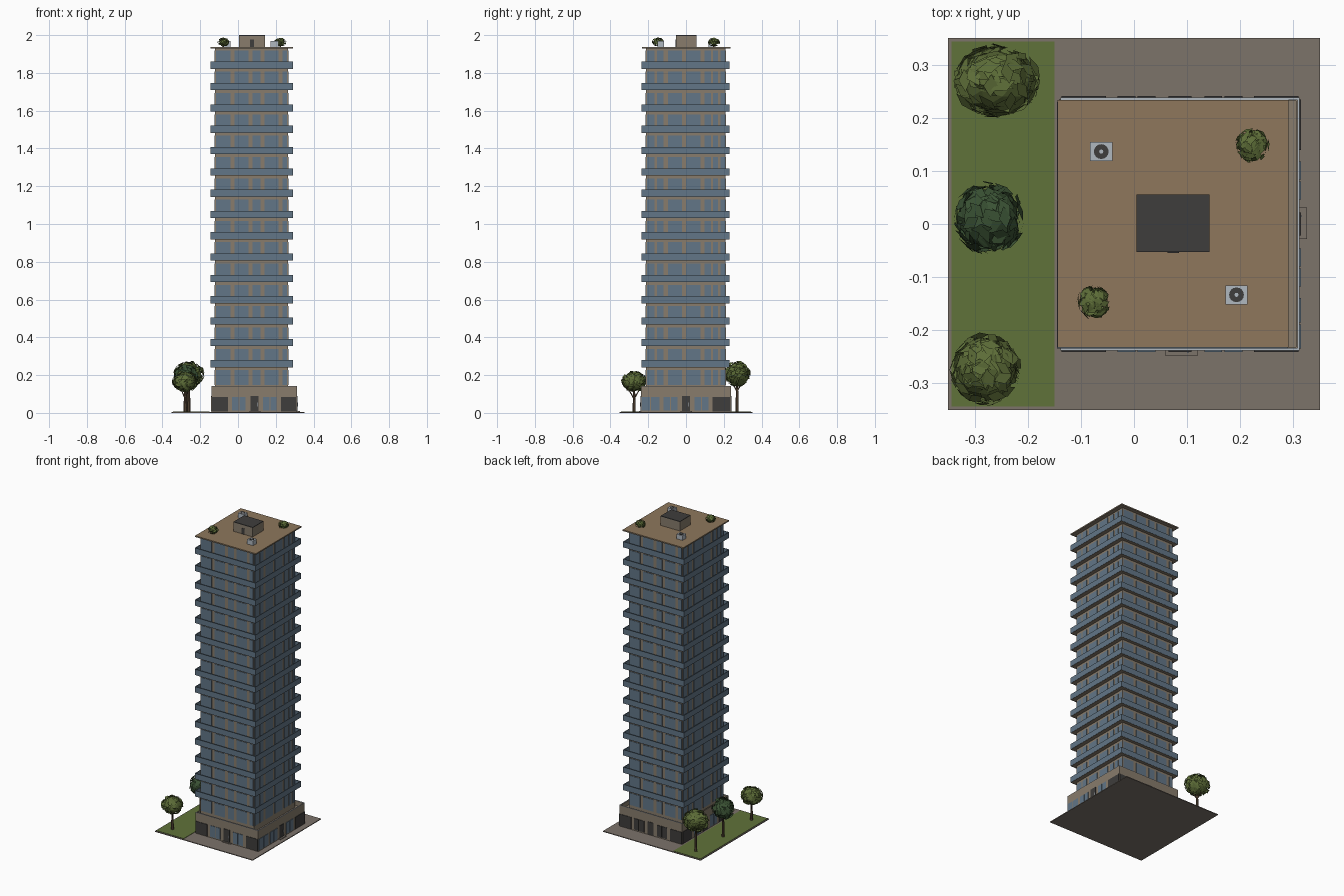
import bpy, bmesh, math, random
from mathutils import Vector, Matrix

random.seed(7)
old = bpy.data.objects.get("Cube")
if old:
    bpy.data.objects.remove(old)


def material(name, rgb):
    lin = [((c / 255 + 0.055) / 1.055) ** 2.4 for c in rgb] + [1]
    m = bpy.data.materials.new(name)
    m.use_nodes = True
    m.diffuse_color = lin
    m.node_tree.nodes["Principled BSDF"].inputs["Base Color"].default_value = lin
    return m


WALL = material("taupe concrete", (136, 124, 108))
PAVING = material("grey paving", (124, 115, 106))
TAN = material("tan roof deck", (142, 119, 92))
GRASS = material("lawn green", (96, 114, 58))
GLASS = material("blue glass", (98, 118, 135))
DARK = material("charcoal", (62, 61, 60))
LIGHT = material("pale blue grey", (176, 184, 192))
OLIVE = material("olive leaf", (92, 108, 55))
PINE = material("deep green leaf", (58, 82, 52))
BARK = material("bark brown", (96, 78, 60))


def finish(bm, name, mat):
    me = bpy.data.meshes.new(name)
    bm.to_mesh(me)
    bm.free()
    me.materials.append(mat)
    ob = bpy.data.objects.new(name, me)
    bpy.context.collection.objects.link(ob)
    return ob


def boxes(name, mat, items):
    """One object from (x0, x1, y0, y1, z0, z1) boxes."""
    bm = bmesh.new()
    for x0, x1, y0, y1, z0, z1 in items:
        centre = Vector((x0 + x1, y0 + y1, z0 + z1)) / 2
        size = Matrix.Diagonal((x1 - x0, y1 - y0, z1 - z0, 1))
        bmesh.ops.create_cube(bm, size=1, matrix=Matrix.Translation(centre) @ size)
    return finish(bm, name, mat)


def ring(rect, t, z0, z1):
    """Four wall boxes just inside a rectangle."""
    x0, x1, y0, y1 = rect
    return [(x0, x1, y0, y0 + t, z0, z1), (x0, x1, y1 - t, y1, z0, z1),
            (x0, x0 + t, y0 + t, y1 - t, z0, z1), (x1 - t, x1, y0 + t, y1 - t, z0, z1)]


def plate(rect, side, u0, u1, z0, z1, d=0.003):
    """A thin plate on one side of a rectangular block."""
    x0, x1, y0, y1 = rect
    return {"front": (u0, u1, y0 - d, y0 + d, z0, z1),
            "back": (u0, u1, y1 - d, y1 + d, z0, z1),
            "left": (x1 - d, x1 + d, u0, u1, z0, z1),
            "right": (x0 - d, x0 + d, u0, u1, z0, z1)}[side]


BODY = (-0.122, 0.264, -0.212, 0.21)
PODIUM = (-0.139, 0.313, -0.239, 0.239)
BALCONY = (-0.145, 0.29, -0.235, 0.23)
ROOF = (-0.145, 0.292, -0.234, 0.235)
PITCH, FLOORS, TOP = 0.1129, 16, 1.938

# Site
boxes("paving_slab", PAVING, [(-0.352, 0.352, -0.352, 0.352, 0, 0.005)])
boxes("lawn", GRASS, [(-0.345, -0.15, -0.345, 0.345, 0.004, 0.007)])
boxes("door_steps", PAVING, [(0.06, 0.12, -0.25, -0.238, 0.004, 0.01),
                             (0.312, 0.327, -0.028, 0.031, 0.004, 0.01)])

# Podium with terrace parapet
boxes("podium", WALL, [PODIUM + (0.004, 0.11)])
boxes("podium_parapet", WALL, ring(PODIUM, 0.006, 0.11, 0.139))
boxes("parapet_coping", LIGHT, ring(PODIUM, 0.004, 0.139, 0.142)[:2]
      + ring(PODIUM, 0.004, 0.139, 0.142)[3:])

# Shop fronts and doors around the podium
shop_glass, shop_dark = [], []
for side, mid in (("front", 0.087), ("left", 0), ("right", 0), ("back", 0.087)):
    half = 0.224 if mid else 0.236
    for s in (-1, 1):
        for a, b in ((0.046, 0.08), (0.084, 0.118)):
            lo, hi = sorted((mid + s * a, mid + s * b))
            (shop_dark if side == "back" else shop_glass).append(
                plate(PODIUM, side, lo, hi, 0.012, 0.085))
        lo, hi = sorted((mid + s * 0.14, mid + s * half))
        if side == "left" and s < 0:
            shop_glass += [plate(PODIUM, side, lo, -0.19, 0.012, 0.085),
                           plate(PODIUM, side, -0.186, hi, 0.012, 0.085)]
        else:
            shop_dark.append(plate(PODIUM, side, lo, hi, 0.008, 0.085))
    shop_dark.append(plate(PODIUM, side, mid - 0.022, mid + 0.022, 0.008, 0.09))
boxes("shop_windows", GLASS, shop_glass)
boxes("shop_doors_and_shutters", DARK, shop_dark)
boxes("door_handles", LIGHT, [plate(PODIUM, "front", 0.1, 0.103, 0.035, 0.055, 0.005),
                              plate(PODIUM, "left", 0.013, 0.016, 0.035, 0.055, 0.005)])

# Tower and its windows, floor by floor
boxes("tower_body", WALL, [BODY + (0.1, 1.933)])
wide = [(-0.117, -0.04), (-0.018, 0.056), (0.077, 0.12), (0.14, 0.215), (0.235, 0.26)]
deep = [(-0.206, -0.166), (-0.154, -0.118), (-0.096, -0.02), (0, 0.076),
        (0.098, 0.132), (0.144, 0.17), (0.182, 0.206)]
panes, slabs, rails = [], [], []
for k in range(FLOORS):
    z = 0.148 + k * PITCH
    for a, b in wide:
        m = BODY[0] + BODY[1]
        panes += [plate(BODY, "front", a, b, z, z + 0.078),
                  plate(BODY, "back", m - b, m - a, z, z + 0.078)]
    for a, b in deep:
        panes += [plate(BODY, "left", a, b, z, z + 0.078),
                  plate(BODY, "right", -b, -a, z, z + 0.078)]
    if k:
        base = 0.241 + (k - 1) * PITCH
        slabs.append(BALCONY + (base, base + 0.006))
        rails += ring((BALCONY[0] - 0.001, BALCONY[1] + 0.001, BALCONY[2] - 0.001,
                       BALCONY[3] + 0.001), 0.004, base + 0.001, base + 0.038)
boxes("tower_windows", GLASS, panes)
boxes("balcony_slabs", WALL, slabs)
boxes("balcony_railings", GLASS, rails)

# Roof deck and stair house
boxes("roof_slab", WALL, [ROOF + (1.93, TOP - 0.002)])
boxes("roof_deck", TAN, [ROOF + (TOP - 0.002, TOP)])
HOUSE = (0.005, 0.143, -0.053, 0.056)
boxes("stair_house", WALL, [HOUSE + (TOP, 1.996)])
boxes("stair_house_roof", DARK, [HOUSE + (1.996, 2.0)])
boxes("stair_house_door", DARK, [plate(HOUSE, "front", 0.063, 0.085, TOP, 1.976, 0.002)])


def cylinder(name, mat, loc, r0, r1, h, sides):
    bm = bmesh.new()
    bmesh.ops.create_cone(bm, cap_ends=True, segments=sides, radius1=r0, radius2=r1,
                          depth=h, matrix=Matrix.Translation((loc[0], loc[1], loc[2] + h / 2)))
    return finish(bm, name, mat)


# Rooftop cooling units
for i, (x, y) in enumerate(((-0.062, 0.137), (0.194, -0.134))):
    boxes(f"cooling_unit_{i}", LIGHT, [(x - 0.021, x + 0.021, y - 0.018, y + 0.018, TOP, 1.968)])
    cylinder(f"cooling_fan_{i}", DARK, (x, y, 1.967), 0.014, 0.014, 0.003, 16)
    cylinder(f"fan_hub_{i}", LIGHT, (x, y, 1.969), 0.004, 0.004, 0.002, 8)


def foliage(name, mat, centre, size, count, leaf, core):
    """Leaf shards scattered over a faceted ellipsoid."""
    bm = bmesh.new()
    fit = Matrix.Translation(centre) @ Matrix.Diagonal((*size, 1))
    bmesh.ops.create_icosphere(bm, subdivisions=2, radius=core, matrix=fit)
    for _ in range(count):
        n = Vector([random.gauss(0, 1) for _ in range(3)]).normalized()
        t = n.orthogonal().normalized()
        t.rotate(Matrix.Rotation(random.uniform(0, math.tau), 3, n))
        b = (n.cross(t) + n * random.uniform(-0.5, 0.5)) * leaf
        p = n * random.uniform(0.78, 0.95)
        ring_pts = [p - t * leaf, p - b * 0.5, p + t * leaf * 0.9, p + b * 0.5]
        bm.faces.new([bm.verts.new(fit @ q) for q in ring_pts])
    return finish(bm, name, mat)


# Street trees: x, y, crown height, crown radii, leaf colour
trees = ((-0.26, 0.27, 0.205, (0.085, 0.072, 0.072), OLIVE),
         (-0.275, 0.01, 0.19, (0.07, 0.072, 0.07), PINE),
         (-0.28, -0.275, 0.165, (0.07, 0.07, 0.06), OLIVE))
for i, (x, y, z, size, mat) in enumerate(trees):
    cylinder(f"tree_trunk_{i}", BARK, (x, y, 0.005), 0.009, 0.005, z - 0.02, 7)
    for s in (-1, 1):
        limb = cylinder(f"tree_branch_{i}_{'a' if s < 0 else 'b'}", BARK, (0, 0, 0),
                        0.004, 0.002, 0.08, 5)
        limb.location = (x, y, z - 0.09)
        limb.rotation_euler = (s * 0.5, s * 0.4, 0)
    foliage(f"tree_crown_{i}", mat, (x, y, z), size, 150, 0.32, 0.8)

# Rooftop shrubs
for i, (x, y) in enumerate(((0.224, 0.148), (-0.077, -0.148))):
    cylinder(f"shrub_stem_{i}", BARK, (x, y, TOP), 0.004, 0.003, 0.025, 6)
    foliage(f"shrub_{i}", OLIVE, (x, y, 1.963), (0.033, 0.033, 0.024), 90, 0.4, 0.6)
